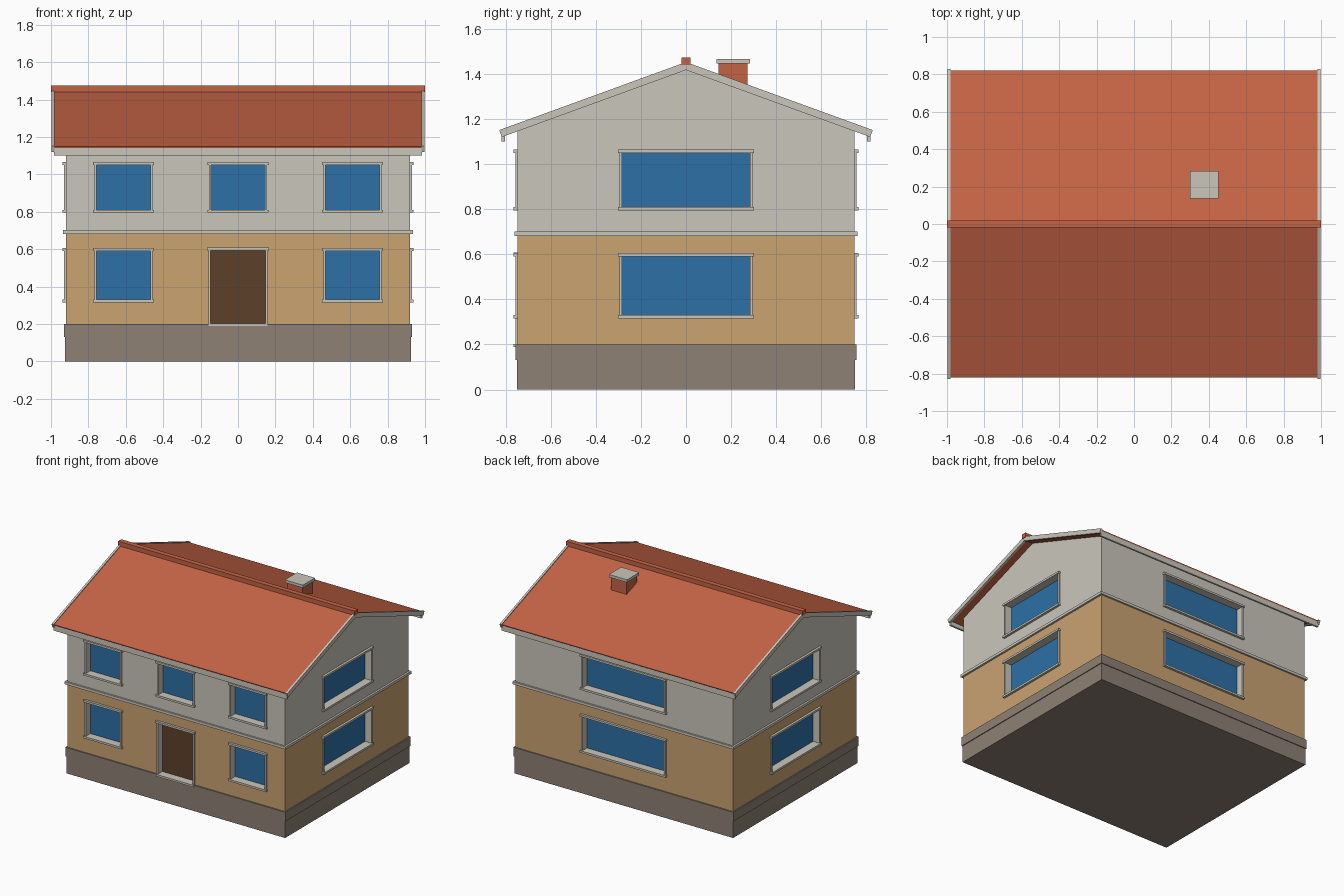
import bpy
import bmesh

default = bpy.data.objects.get("Cube")
if default:
    bpy.data.objects.remove(default, do_unlink=True)


def material(name, rgb):
    """Flat material from display values, stored as linear."""
    lin = [(c / 255 / 12.92) if c < 11 else ((c / 255 + 0.055) / 1.055) ** 2.4 for c in rgb]
    m = bpy.data.materials.new(name)
    m.use_nodes = True
    m.diffuse_color = (*lin, 1)
    bsdf = next(n for n in m.node_tree.nodes if n.type == 'BSDF_PRINCIPLED')
    bsdf.inputs["Base Color"].default_value = (*lin, 1)
    bsdf.inputs["Roughness"].default_value = 0.8
    return m


TAN = material("tan render", (202, 163, 113))
PALE = material("pale stone", (202, 198, 187))
PLINTH = material("plinth grey", (141, 129, 117))
TILE = material("roof tile red", (196, 99, 69))
GLASS = material("window blue", (45, 112, 166))
DOOR = material("door brown", (92, 64, 42))


def finish(name, bm, mat):
    bmesh.ops.recalc_face_normals(bm, faces=bm.faces)
    mesh = bpy.data.meshes.new(name)
    bm.to_mesh(mesh)
    bm.free()
    if mat:
        mesh.materials.append(mat)
    obj = bpy.data.objects.new(name, mesh)
    bpy.context.scene.collection.objects.link(obj)
    return obj


def add_box(bm, lo, hi):
    verts = bmesh.ops.create_cube(bm, size=1)["verts"]
    for v in verts:
        v.co = [(a + b) / 2 + c * (b - a) for a, b, c in zip(lo, hi, v.co)]


def box(name, lo, hi, mat):
    bm = bmesh.new()
    add_box(bm, lo, hi)
    return finish(name, bm, mat)


def prism(name, profile, x0, x1, mat):
    """Extrude a y-z profile along x."""
    bm = bmesh.new()
    face = bm.faces.new([bm.verts.new((x0, y, z)) for y, z in profile])
    new = bmesh.ops.extrude_face_region(bm, geom=[face])["geom"]
    bmesh.ops.translate(bm, vec=(x1 - x0, 0, 0),
                        verts=[g for g in new if isinstance(g, bmesh.types.BMVert)])
    return finish(name, bm, mat)


HX, HY = 0.92, 0.747      # half width and depth of the walls
SLOPE = 0.364
RECESS = 0.045


def wall_box(side, u0, u1, d0, d1, z0, z1):
    """Corners of a box given along a wall (u) and outward from it (d)."""
    if side in ("front", "back"):
        s = -1 if side == "front" else 1
        ends = sorted((s * (HY + d0), s * (HY + d1)))
        return (u0, ends[0], z0), (u1, ends[1], z1)
    s = -1 if side == "right" else 1
    ends = sorted((s * (HX + d0), s * (HX + d1)))
    return (ends[0], u0, z0), (ends[1], u1, z1)


# Plinth and walls
box("plinth_base", (-0.924, -0.751, 0), (0.924, 0.751, 0.135), PLINTH)
box("plinth_band", (-0.93, -0.757, 0.13), (0.93, 0.757, 0.2), PLINTH)
lower_wall = box("lower_wall", (-HX, -HY, 0.15), (HX, HY, 0.69), TAN)
APEX = 1.43
EAVE = APEX - SLOPE * HY
upper_wall = prism("upper_wall", [(-HY, 0.69), (HY, 0.69), (HY, EAVE), (0, APEX), (-HY, EAVE)],
                   -HX, HX, PALE)
box("storey_band", (-0.935, -0.76, 0.682), (0.935, 0.76, 0.702), PALE)

# Openings: side, centre, half width of pane, bottom, top, kind
LOW, HIGH = (0.33, 0.59), (0.81, 1.05)
openings = [("front", 0, 0.147, 0.203, 0.593, "door")]
for low, high in (LOW, HIGH):
    for centre in (-0.612, 0, 0.612):
        if centre or low > 0.5:
            openings.append(("front", centre, 0.144, low, high, "window"))
    openings.append(("back", 0, 0.345, low, high, "window"))
    for gable in ("left", "right"):
        openings.append((gable, 0, 0.284, low, high, "window"))

cutters = {"lower": bmesh.new(), "upper": bmesh.new()}
JAMB, RAIL = 0.012, 0.015
for i, (side, c, w, z0, z1, kind) in enumerate(openings):
    storey = "lower" if z1 < 0.7 else "upper"
    tag = f"{side}_{storey}_{kind}_{i}"
    u0, u1 = c - w, c + w
    add_box(cutters[storey], *wall_box(side, u0 - JAMB / 2, u1 + JAMB / 2, -RECESS - 0.01, 0.05,
                                       z0 - RAIL / 2, z1 + RAIL / 2))
    # Pane or door leaf
    box(tag + "_pane", *wall_box(side, u0 - 0.004, u1 + 0.004, -RECESS - 0.009, -RECESS,
                                 z0 - 0.004, z1 + 0.004), GLASS if kind == "window" else DOOR)
    # Surround
    bm = bmesh.new()
    back = -RECESS - 0.01
    for a, b in ((u0 - JAMB, u0), (u1, u1 + JAMB)):
        add_box(bm, *wall_box(side, a, b, back, 0.01, z0, z1))
    head = 0.018
    add_box(bm, *wall_box(side, u0 - head, u1 + head, back, 0.018, z1, z1 + RAIL))
    sill = head if kind == "window" else JAMB
    add_box(bm, *wall_box(side, u0 - sill, u1 + sill, back, 0.018, z0 - RAIL, z0))
    finish(tag + "_surround", bm, PALE)

# Cut the recesses
for wall, storey in ((lower_wall, "lower"), (upper_wall, "upper")):
    cutter = finish(storey + "_cutter", cutters[storey], None)
    cutter.hide_render = True
    mod = wall.modifiers.new("openings", 'BOOLEAN')
    mod.operation = 'DIFFERENCE'
    mod.solver = 'EXACT'
    mod.object = cutter
    bpy.context.view_layer.objects.active = wall
    bpy.ops.object.modifier_apply(modifier=mod.name)
    bpy.data.objects.remove(cutter, do_unlink=True)


def chevron(top, bottom, y_top, y_bottom):
    """Gable-shaped strip with ends square to the slope."""
    zt, zb = top - SLOPE * y_top, bottom - SLOPE * y_bottom
    return [(-y_top, zt), (0, top), (y_top, zt), (y_bottom, zb), (0, bottom), (-y_bottom, zb)]


# Roof
prism("roof_slab", chevron(1.447, 1.425, 0.821, 0.813), -0.982, 0.982, TILE)
for s, name in ((-1, "right"), (1, "left")):
    x0, x1 = sorted((s * 0.98, s * 0.996))
    prism(name + "_verge_board", chevron(1.453, 1.418, 0.829, 0.817), x0, x1, PALE)
for s, name in ((-1, "front"), (1, "back")):
    y0, y1 = sorted((s * 0.804, s * 0.818))
    box(name + "_fascia", (-0.985, y0, 1.1), (0.985, y1, 1.14), PALE)
box("ridge_cap", (-1, -0.019, 1.44), (1, 0.019, 1.474), TILE)

# Chimney
box("chimney_stack", (0.311, 0.145, 1.3), (0.442, 0.273, 1.45), TILE)
box("chimney_cap", (0.3, 0.136, 1.446), (0.453, 0.283, 1.467), PALE)
